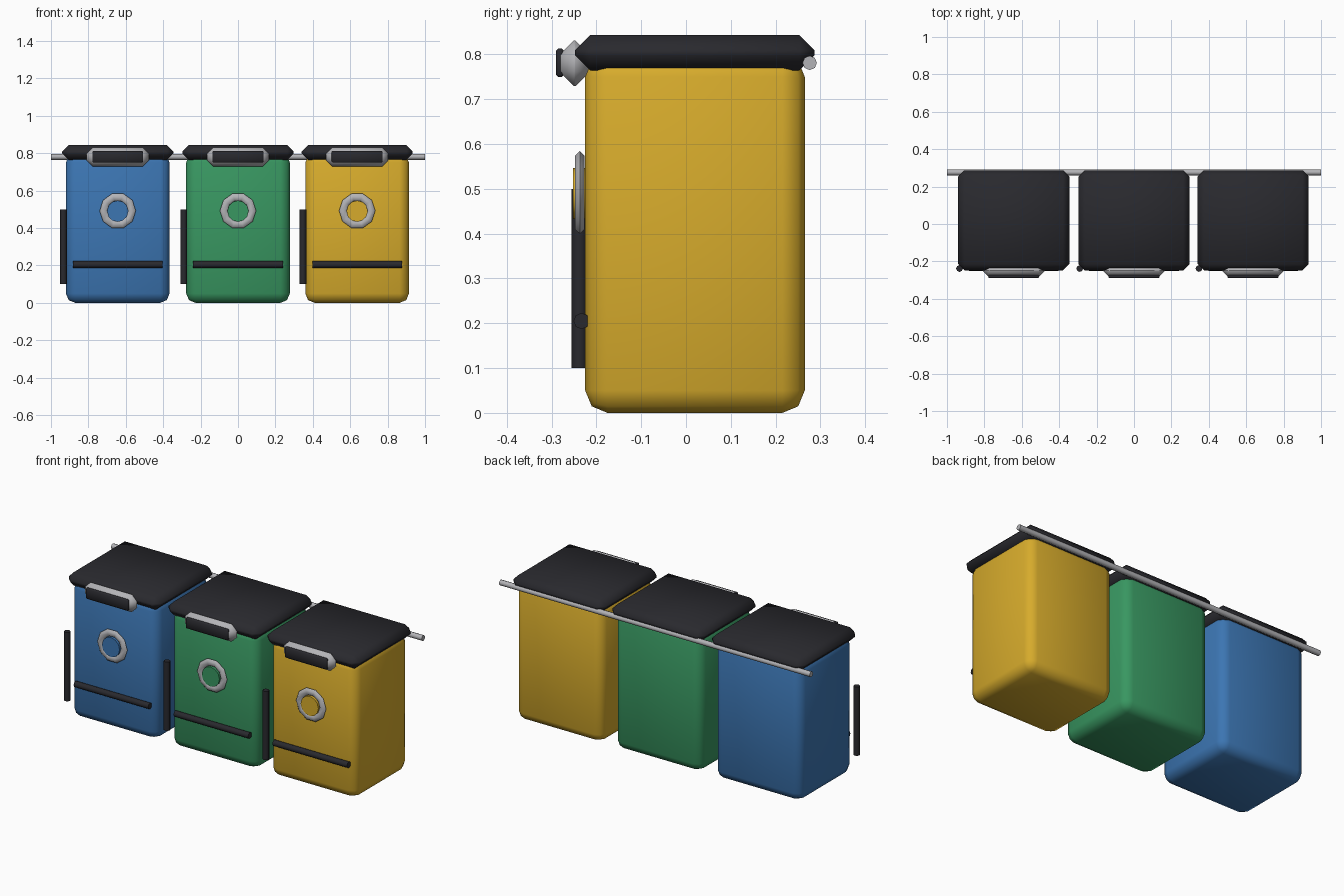
import bpy, bmesh, math
from mathutils import Matrix

if "Cube" in bpy.data.objects:
    bpy.data.objects.remove(bpy.data.objects["Cube"])


def material(name, rgb):
    m = bpy.data.materials.new(name)
    m.diffuse_color = (*rgb, 1)
    m.use_nodes = True
    m.node_tree.nodes["Principled BSDF"].inputs["Base Color"].default_value = m.diffuse_color
    return m


DARK = material("dark_plastic", (0.022, 0.022, 0.027))
METAL = material("metal", (0.45, 0.45, 0.47))
BINS = [("blue", -0.643, material("blue_paint", (0.045, 0.18, 0.45))),
        ("green", 0.0, material("green_paint", (0.04, 0.31, 0.12))),
        ("yellow", 0.637, material("yellow_paint", (0.68, 0.41, 0.025)))]


def finish(name, bm, mat, angle):
    bmesh.ops.recalc_face_normals(bm, faces=bm.faces)
    me = bpy.data.meshes.new(name)
    bm.to_mesh(me)
    bm.free()
    ob = bpy.data.objects.new(name, me)
    bpy.context.collection.objects.link(ob)
    me.materials.append(mat)
    bpy.ops.object.select_all(action='DESELECT')
    ob.select_set(True)
    bpy.context.view_layer.objects.active = ob
    bpy.ops.object.shade_smooth_by_angle(angle=math.radians(angle))
    return ob


def box(name, lo, hi, mat, bevel, segments=1, angle=50):
    bm = bmesh.new()
    size = [b - a for a, b in zip(lo, hi)]
    mid = [(a + b) / 2 for a, b in zip(lo, hi)]
    bmesh.ops.create_cube(bm, size=1, matrix=Matrix.Translation(mid) @ Matrix.Diagonal((*size, 1)))
    bmesh.ops.bevel(bm, geom=bm.edges[:], offset=bevel, segments=segments,
                    profile=0.5, affect='EDGES')
    return finish(name, bm, mat, angle)


def rod(name, centre, axis, length, radius, mat, sides=8):
    bm = bmesh.new()
    turn = {'X': Matrix.Rotation(math.pi / 2, 4, 'Y'),
            'Y': Matrix.Rotation(math.pi / 2, 4, 'X'),
            'Z': Matrix.Identity(4)}[axis]
    bmesh.ops.create_cone(bm, cap_ends=True, segments=sides, radius1=radius, radius2=radius,
                          depth=length, matrix=Matrix.Translation(centre) @ turn)
    return finish(name, bm, mat, 50)


def ring(name, centre, major, minor, depth, mat, sides=10, section=6):
    bm = bmesh.new()
    loops = []
    for i in range(sides):
        a = 2 * math.pi * i / sides
        loop = []
        for j in range(section):
            b = 2 * math.pi * j / section
            r = major + minor * math.cos(b)
            loop.append(bm.verts.new((centre[0] + r * math.cos(a),
                                      centre[1] + depth * math.sin(b),
                                      centre[2] + r * math.sin(a))))
        loops.append(loop)
    for i in range(sides):
        p, q = loops[i], loops[(i + 1) % sides]
        for j in range(section):
            k = (j + 1) % section
            bm.faces.new((p[j], q[j], q[k], p[k]))
    return finish(name, bm, mat, 65)


for label, x, paint in BINS:
    # container and chamfered lid
    box(label + "_bin_body", (x - 0.277, -0.225, 0.0), (x + 0.277, 0.265, 0.80),
        paint, 0.05, 2, 80)
    box(label + "_lid", (x - 0.297, -0.248, 0.764), (x + 0.297, 0.287, 0.843),
        DARK, 0.034, 1, 80)
    # lid handle with dark grip
    box(label + "_handle", (x - 0.166, -0.283, 0.729), (x + 0.166, -0.214, 0.831), METAL, 0.033)
    box(label + "_handle_grip", (x - 0.136, -0.290, 0.750), (x + 0.136, -0.272, 0.813), DARK, 0.005)
    # round badge: metal ring with painted centre
    ring(label + "_badge_ring", (x, -0.237, 0.492), 0.076, 0.021, 0.012, METAL)
    rod(label + "_badge_centre", (x, -0.236, 0.49), 'Y', 0.032, 0.057, paint, 12)
    # front trim strip and upright side bar
    rod(label + "_front_strip", (x, -0.233, 0.205), 'X', 0.48, 0.018, DARK)
    rod(label + "_side_bar", (x - 0.290, -0.238, 0.30), 'Z', 0.40, 0.018, DARK)

# shared rail along the back
rod("back_rail", (0, 0.276, 0.781), 'X', 2.0, 0.016, METAL)
